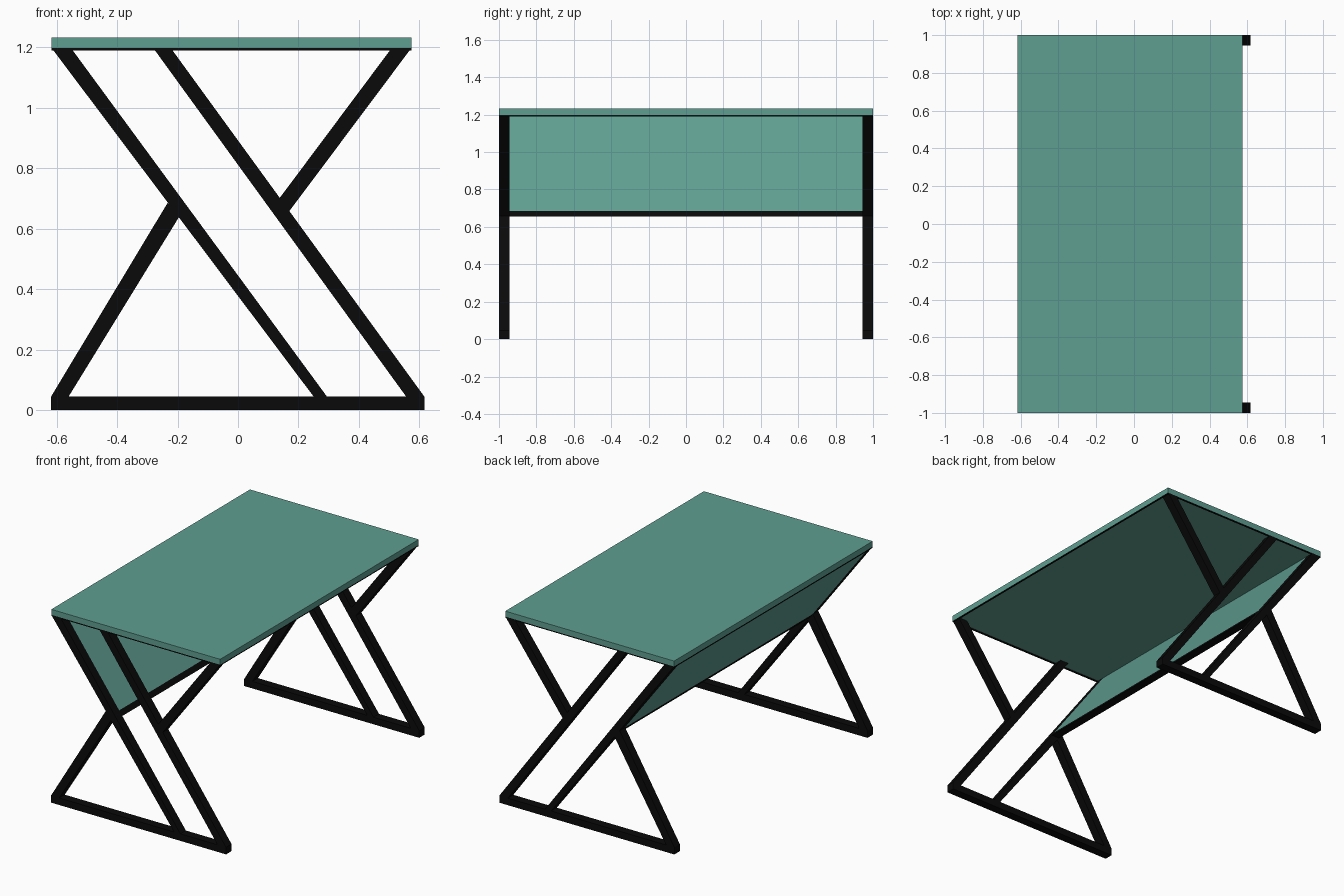
import bpy, bmesh

if "Cube" in bpy.data.objects:
    bpy.data.objects.remove(bpy.data.objects["Cube"])


def material(name, rgb):
    m = bpy.data.materials.new(name)
    m.diffuse_color = (*rgb, 1)
    m.use_nodes = True
    m.node_tree.nodes["Principled BSDF"].inputs["Base Color"].default_value = m.diffuse_color
    return m


GREEN = material("sea green", (0.115, 0.345, 0.285))
BLACK = material("black metal", (0.003, 0.003, 0.003))


def prism(name, profile, y0, y1, mat):
    """Extrude an (x, z) outline from y0 to y1."""
    bm = bmesh.new()
    a = [bm.verts.new((x, y0, z)) for x, z in profile]
    b = [bm.verts.new((x, y1, z)) for x, z in profile]
    n = len(profile)
    bm.faces.new(a)
    bm.faces.new(b[::-1])
    for i in range(n):
        j = (i + 1) % n
        bm.faces.new((a[i], b[i], b[j], a[j]))
    bmesh.ops.recalc_face_normals(bm, faces=bm.faces)
    me = bpy.data.meshes.new(name)
    bm.to_mesh(me)
    bm.free()
    me.materials.append(mat)
    ob = bpy.data.objects.new(name, me)
    bpy.context.collection.objects.link(ob)
    return ob


def box(name, x0, x1, y0, y1, z0, z1, mat):
    return prism(name, [(x0, z0), (x1, z0), (x1, z1), (x0, z1)], y0, y1, mat)


TOP, FOOT, IN = 1.197, 0.045, 0.945


def long_leg_slice(z0, z1):
    """Cross-section of the long back leg between two heights."""
    def at(z):
        t = (TOP - z) / (TOP - FOOT)
        return -0.616 + t * 0.866, -0.552 + t * 0.846
    (a, b), (c, d) = at(z0), at(z1)
    return [(a, z0), (b, z0), (d, z1), (c, z1)]


# Side frames, front (-y) and back (+y)
bars = {
    "foot_bar": [(-0.618, 0), (0.616, 0), (0.616, FOOT), (-0.618, FOOT)],
    "long_leg": long_leg_slice(FOOT, TOP),
    "parallel_leg": [(0.556, FOOT), (0.616, FOOT), (-0.222, TOP), (-0.28, TOP)],
    "upper_strut": [(0.16, 0.645), (0.118, 0.675), (0.508, TOP), (0.573, TOP)],
    "lower_strut": [(-0.618, FOOT), (-0.56, FOOT), (-0.185, 0.655), (-0.233, 0.685)],
}
for side, y0, y1 in (("front", -1, -IN), ("back", IN, 1)):
    for name, profile in bars.items():
        prism(f"{side}_{name}", profile, y0, y1, BLACK)

# Sloping back panel and the rail under it
prism("back_panel", long_leg_slice(0.685, TOP), -IN, IN, GREEN)
prism("panel_rail", long_leg_slice(0.655, 0.685), -IN, IN, BLACK)

# Tabletop with thin black rim underneath
box("tabletop", -0.616, 0.574, -1, 1, TOP, 1.232, GREEN)
W, Z0 = 0.008, 1.19
for name, x in (("left", -0.616), ("right", 0.574 - W)):
    box(f"{name}_rim", x, x + W, -1, 1, Z0, TOP, BLACK)
for name, y in (("front", -1), ("back", 1 - W)):
    box(f"{name}_rim", -0.616 + W, 0.574 - W, y, y + W, Z0, TOP, BLACK)
